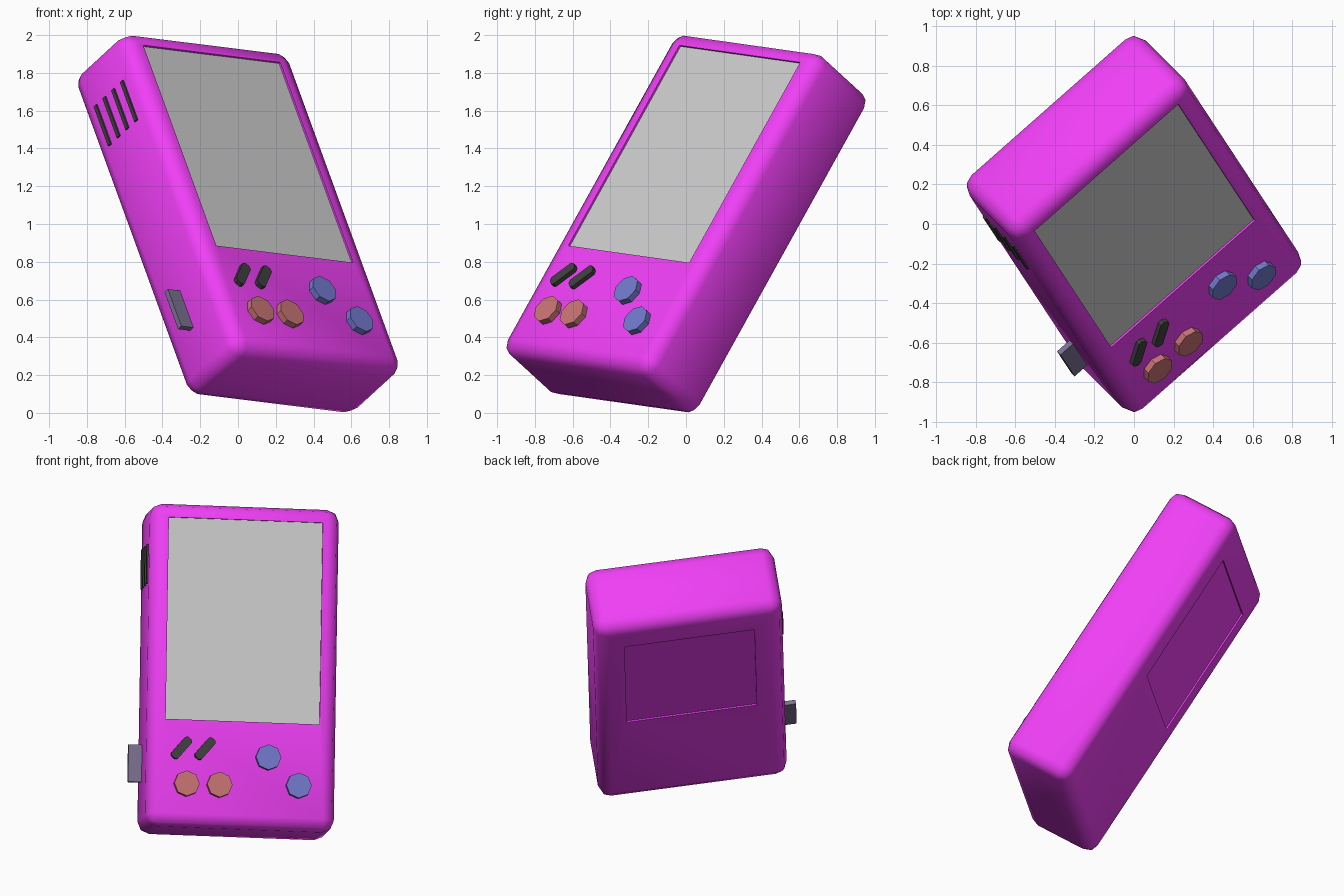
import bpy, bmesh, math
from mathutils import Matrix, Vector

if "Cube" in bpy.data.objects:
    bpy.data.objects.remove(bpy.data.objects["Cube"])

# Local frame of the tilted console: u = width, v = height, w = out of the front
U = Vector((0.747, 0.659, -0.093)).normalized()
V = Vector((-0.302, 0.4635, 0.833))
V = (V - U * V.dot(U)).normalized()
N = U.cross(V)
FRAME = Matrix.Translation((0, 0, 1)) @ Matrix((U, V, N)).transposed().to_4x4()

W, H, D, R = 1.19, 2.035, 0.48, 0.075
FRONT = D / 2


def material(name, rgb):
    m = bpy.data.materials.new(name)
    m.diffuse_color = (*rgb, 1)
    m.use_nodes = True
    m.node_tree.nodes["Principled BSDF"].inputs["Base Color"].default_value = m.diffuse_color
    return m


MAGENTA = material("magenta", (0.87, 0.05, 0.92))
BLACK = material("black", (0.05, 0.05, 0.05))
RED = material("red", (0.57, 0.17, 0.17))
BLUE = material("blue", (0.17, 0.19, 0.60))
INDIGO = material("indigo", (0.20, 0.16, 0.28))


def add_object(name, bm, mat=None):
    bmesh.ops.recalc_face_normals(bm, faces=bm.faces)
    mesh = bpy.data.meshes.new(name)
    bm.to_mesh(mesh)
    bm.free()
    ob = bpy.data.objects.new(name, mesh)
    ob.matrix_world = FRAME
    if mat:
        mesh.materials.append(mat)
    bpy.context.collection.objects.link(ob)
    return ob


def box(name, centre, size, mat=None):
    bm = bmesh.new()
    bmesh.ops.create_cube(bm, size=1, matrix=Matrix.Translation(centre) @ Matrix.Diagonal((*size, 1)))
    return add_object(name, bm, mat)


def prism(name, outline, w0, w1, mat):
    bm = bmesh.new()
    face = bm.faces.new([bm.verts.new((x, y, w0)) for x, y in outline])
    ext = bmesh.ops.extrude_face_region(bm, geom=[face])
    bmesh.ops.translate(bm, vec=(0, 0, w1 - w0),
                        verts=[g for g in ext["geom"] if isinstance(g, bmesh.types.BMVert)])
    return add_object(name, bm, mat)


# Body: rounded box with a screen recess and a back cover recess
body = box("body", (0, 0, 0), (W, H, D), MAGENTA)
bevel = body.modifiers.new("round", "BEVEL")
bevel.width, bevel.segments = R, 2
SCREEN = (0, 0.288), (0.971, 1.273)
COVER = (0, 0.34), (0.82, 0.90)
for name, (pos, size), side, depth in (("screen_cutter", SCREEN, 1, 0.012),
                                       ("cover_cutter", COVER, -1, 0.01)):
    cutter = box(name, (*pos, side * (FRONT + 0.1 - depth)), (*size, 0.2))
    cutter.hide_render = True
    cutter.hide_set(True)
    cut = body.modifiers.new(name, "BOOLEAN")
    cut.object, cut.operation, cut.solver = cutter, "DIFFERENCE", "EXACT"
bpy.context.view_layer.objects.active = body
body.select_set(True)
for m in [m.name for m in body.modifiers]:
    bpy.ops.object.modifier_apply(modifier=m)
for name in ("screen_cutter", "cover_cutter"):
    bpy.data.objects.remove(bpy.data.objects[name])
bpy.ops.object.shade_smooth_by_angle(angle=math.radians(60))

# Screen panel on the recess floor
box("screen", (*SCREEN[0], FRONT - 0.0145), (*SCREEN[1], 0.007))

# Round buttons, eight sided
for name, u, v, mat in (("red_button_left", -0.349, -0.755, RED),
                        ("red_button_right", -0.142, -0.755, RED),
                        ("blue_button_upper", 0.163, -0.571, BLUE),
                        ("blue_button_lower", 0.357, -0.742, BLUE)):
    ring = [(u + 0.08 * math.sin(i * math.pi / 4), v + 0.08 * math.cos(i * math.pi / 4)) for i in range(8)]
    prism(name, ring, FRONT - 0.02, FRONT + 0.035, mat)

# Slanted menu pills with clipped ends
a = math.radians(50)
L, B, C = 0.08, 0.028, 0.014
shape = [(L, B - C), (L - C, B), (C - L, B), (-L, B - C), (-L, C - B), (C - L, -B), (L - C, -B), (L, C - B)]
for name, u in (("menu_pill_left", -0.385), ("menu_pill_right", -0.236)):
    prism(name, [(u + x * math.cos(a) - y * math.sin(a), -0.53 + x * math.sin(a) + y * math.cos(a))
                 for x, y in shape], FRONT - 0.02, FRONT + 0.025, BLACK)

# Speaker slots on the left side
for i in range(4):
    box(f"speaker_slot_{i + 1}", (-W / 2, 0.642, 0.111 - 0.0785 * i), (0.02, 0.25, 0.022), BLACK)

# Thin tab standing out of the left side
box("side_tab", (-W / 2 - 0.03, -0.597, -0.03), (0.11, 0.235, 0.03), INDIGO)
